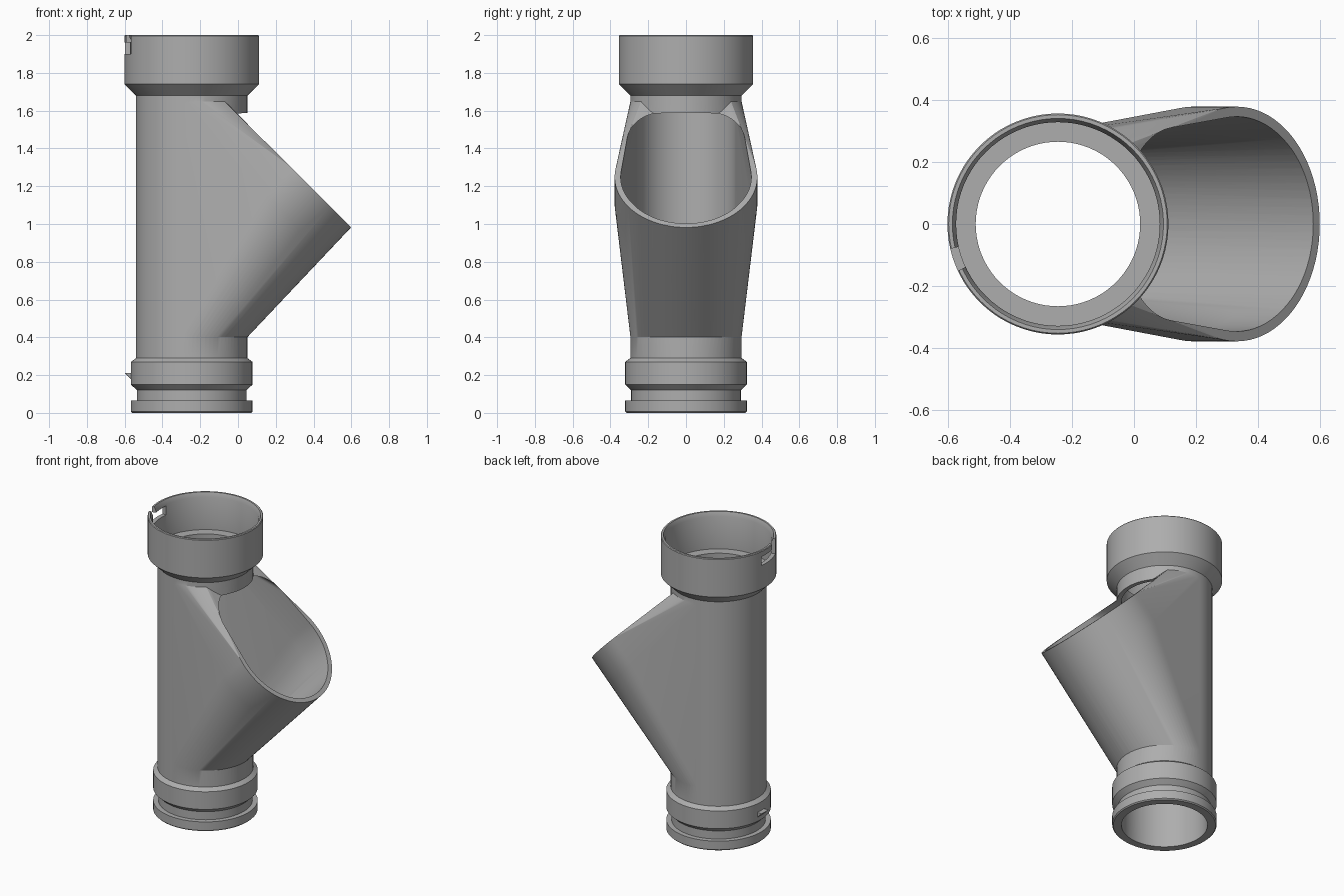
import bpy, bmesh, math
from mathutils import Vector

AXIS_X = -0.245          # centre line of the main pipe
MOUTH = Vector((0.331, 0, 1.249))
OUT = Vector((1, 0, 1)).normalized()   # direction the scoop opens
SEGS = 80

if "Cube" in bpy.data.objects:
    bpy.data.objects.remove(bpy.data.objects["Cube"])

grey = bpy.data.materials.new("pipe grey")
grey.use_nodes = True
colour = (0.42, 0.42, 0.42, 1)
grey.diffuse_color = colour
bsdf = next(n for n in grey.node_tree.nodes if n.type == "BSDF_PRINCIPLED")
bsdf.inputs["Base Color"].default_value = colour


def finish(name, bm):
    bmesh.ops.recalc_face_normals(bm, faces=bm.faces)
    mesh = bpy.data.meshes.new(name)
    bm.to_mesh(mesh)
    bm.free()
    mesh.materials.append(grey)
    ob = bpy.data.objects.new(name, mesh)
    bpy.context.collection.objects.link(ob)
    return ob


def polar(r, a, z):
    return Vector((AXIS_X + r * math.cos(a), r * math.sin(a), z))


def angles():
    return [2 * math.pi * i / SEGS for i in range(SEGS)]


def lathe(name, profile):
    """Solid of revolution about the pipe axis, capped at both ends."""
    bm = bmesh.new()
    rings = [[bm.verts.new(polar(r, a, z)) for a in angles()] for r, z in profile]
    for low, high in zip(rings, rings[1:]):
        for i in range(SEGS):
            j = (i + 1) % SEGS
            bm.faces.new((low[i], low[j], high[j], high[i]))
    bm.faces.new(rings[0])
    bm.faces.new(rings[-1])
    return finish(name, bm)


def hull(name, points):
    bm = bmesh.new()
    for p in points:
        bm.verts.new(p)
    res = bmesh.ops.convex_hull(bm, input=bm.verts)
    loose = {v for v in res["geom_interior"] + res["geom_unused"]
             if isinstance(v, bmesh.types.BMVert)}
    bmesh.ops.delete(bm, geom=list(loose), context="VERTS")
    return finish(name, bm)


def mouth_ring(r, shift):
    side = Vector((1, 0, -1)).normalized()
    return [MOUTH + OUT * shift + side * r * math.cos(a) + Vector((0, r * math.sin(a), 0))
            for a in angles()]


def arc_block(name, start, end, r0, r1, z0, z1, r_low=None):
    """Curved block between two angles; r_low slopes its outer face."""
    pts = []
    for i in range(9):
        a = math.radians(start + (end - start) * i / 8)
        pts += [polar(r0, a, z0), polar(r0, a, z1), polar(r_low or r1, a, z0), polar(r1, a, z1)]
    return hull(name, pts)


def combine(target, tool, operation):
    mod = target.modifiers.new(operation, "BOOLEAN")
    mod.operation = operation
    mod.solver = "EXACT"
    mod.object = tool
    bpy.context.view_layer.objects.active = target
    bpy.ops.object.modifier_apply(modifier=mod.name)
    bpy.data.objects.remove(tool)


# Main pipe with grooved spigot below and socket collar above
pipe = lathe("branch_pipe", [
    (0.315, 0), (0.322, 0.007), (0.322, 0.065), (0.29, 0.065), (0.29, 0.12),
    (0.322, 0.15), (0.322, 0.27), (0.295, 0.29), (0.295, 1.68),
    (0.356, 1.74), (0.356, 1.995), (0.352, 2)])

# Scoop blended from the pipe out to the slanted round mouth
plane = MOUTH.x + MOUTH.z
shell = [polar(0.294, a, 0.4) for a in angles()]
for a in angles():
    p = polar(0.294, a, 0)
    p.z = min(1.65, plane - p.x)
    shell.append(p)
shell += mouth_ring(0.378, 0) + mouth_ring(0.378, -0.2)
combine(pipe, hull("scoop", shell), "UNION")

# Hollow the scoop
hollow = [polar(0.264, a, z) for a in angles() for z in (0.42, 1.59)]
hollow += mouth_ring(0.346, 0.12) + mouth_ring(0.346, -0.2)
combine(pipe, hull("scoop_hollow", hollow), "DIFFERENCE")

# Bore and socket recess
combine(pipe, lathe("bore", [
    (0.265, -0.1), (0.265, 1.75), (0.328, 1.75), (0.328, 1.97),
    (0.34, 2), (0.34, 2.1)]), "DIFFERENCE")

# Angled locking slot in the collar
combine(pipe, arc_block("slot_entry", 193, 205, 0.3, 0.39, 1.92, 2.1), "DIFFERENCE")
combine(pipe, arc_block("slot_foot", 173, 205, 0.29, 0.39, 1.9, 1.96), "DIFFERENCE")

# Locking peg on the spigot
peg = arc_block("locking_peg", 173, 185, 0.31, 0.355, 0.175, 0.212, 0.318)

for ob in (pipe, peg):
    bpy.ops.object.select_all(action="DESELECT")
    ob.select_set(True)
    bpy.context.view_layer.objects.active = ob
    bpy.ops.object.shade_smooth_by_angle(angle=math.radians(25))
